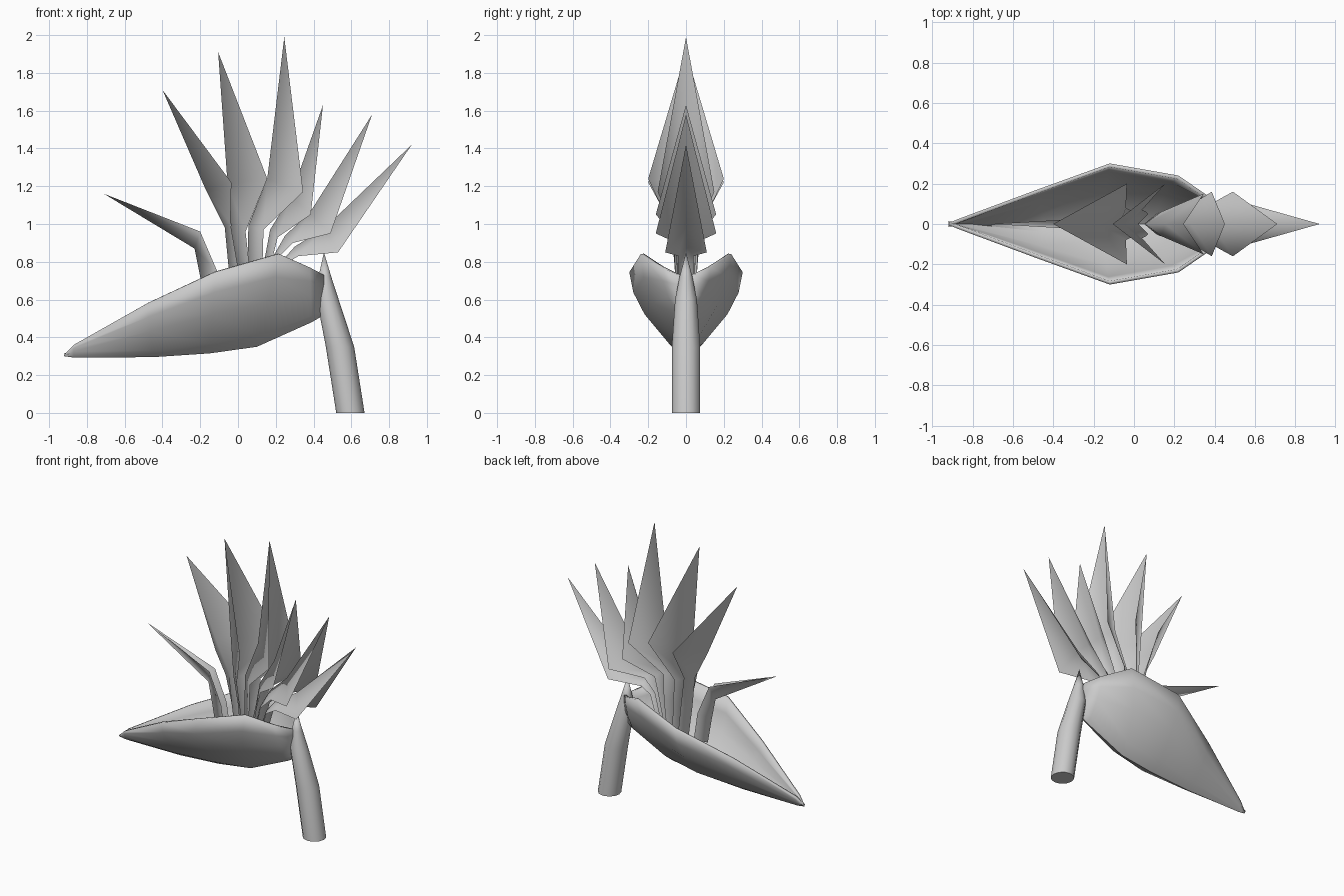
import bpy, bmesh
from math import sin, cos, pi
from mathutils import Vector

if "Cube" in bpy.data.objects:
    bpy.data.objects.remove(bpy.data.objects["Cube"])


def loft(name, rows, closed=False, caps=False, angle=40):
    """Skin a list of equal-length point rows into one mesh object."""
    bm = bmesh.new()
    grid = [[bm.verts.new(p) for p in row] for row in rows]
    n = len(rows[0])
    for a, b in zip(grid, grid[1:]):
        for i in range(n if closed else n - 1):
            j = (i + 1) % n
            bm.faces.new((a[i], a[j], b[j], b[i]))
    if caps:
        bm.faces.new(grid[0])
    bmesh.ops.remove_doubles(bm, verts=bm.verts, dist=0.0005)
    bmesh.ops.recalc_face_normals(bm, faces=bm.faces)
    me = bpy.data.meshes.new(name)
    bm.to_mesh(me)
    bm.free()
    ob = bpy.data.objects.new(name, me)
    bpy.context.collection.objects.link(ob)
    bpy.ops.object.select_all(action='DESELECT')
    ob.select_set(True)
    bpy.context.view_layer.objects.active = ob
    bpy.ops.object.shade_smooth_by_angle(angle=angle * pi / 180)
    return ob


# Stem: tapered tube ending in a pointed spike (x, z, radius)
stem = [(0.595, 0, .075), (0.54, 0.35, .075), (0.475, 0.60, .058),
        (0.46, 0.72, .034), (0.455, 0.85, 0)]
loft("stem", [[(x + r * cos(k * pi / 6), r * sin(k * pi / 6), z) for k in range(12)]
              for x, z, r in stem], closed=True, caps=True)

# Boat-shaped bract: keel x, keel z, rim x, rim z, rim half-width
stations = [(-0.92, .30, -0.92, .31, .004), (-0.87, .293, -0.87, .36, .025),
            (-0.45, .295, -0.48, .58, .17), (-0.15, .315, -0.12, .745, .30),
            (0.10, .35, 0.22, .84, .24), (0.39, .48, 0.38, .77, .13),
            (0.46, .52, 0.455, .73, .04)]
half = [(.3, .12), (.73, .48), (.93, .75), (1, 1)]
profile = [(-w, h) for w, h in reversed(half)] + [(0, 0)] + half
bract = loft("bract", [[(kx + (rx - kx) * h, w * hw, kz + (rz - kz) * h)
                        for w, h in profile] for kx, kz, rx, rz, hw in stations])
# make the thin wall grow inward
for p in bract.data.polygons:
    if p.normal.z > 0.3:
        bract.data.flip_normals()
        break
wall = bract.modifiers.new("wall", 'SOLIDIFY')
wall.thickness = 0.018
wall.offset = -1


def petal(name, fold, edge, tip):
    """Folded petal: fold line (x, z), side edges (x, z, half-width), pointed tip."""
    rows = [[(ex, -w, ez), (fx, 0, fz), (ex, w, ez)]
            for (fx, fz), (ex, ez, w) in zip(fold, edge)]
    rows.append([(tip[0], 0, tip[1])] * 3)
    # the tip row is welded, so build it as triangles
    bm = bmesh.new()
    g = [[bm.verts.new(p) for p in r] for r in rows[:-1]]
    t = bm.verts.new(rows[-1][0])
    for a, b in zip(g, g[1:]):
        for i in (0, 1):
            bm.faces.new((a[i], a[i + 1], b[i + 1], b[i]))
    for i in (0, 1):
        bm.faces.new((g[-1][i], g[-1][i + 1], t))
    me = bpy.data.meshes.new(name)
    bm.to_mesh(me)
    bm.free()
    me.shade_smooth()
    bpy.context.collection.objects.link(bpy.data.objects.new(name, me))


# Fan of petals, from the low front one round to the stem side
fan = [
    ([(-.17, .55), (-.20, .72), (-.23, .87)],
     [(-.08, .55, .03), (-.11, .75, .03), (-.20, .96, .03)], (-.71, 1.16)),
    ([(-.02, .55), (-.05, .77), (-.07, .98)],
     [(.03, .55, .05), (.0, .77, .06), (-.04, 1.0, .08), (-.035, 1.22, .20)], (-.40, 1.71)),
    ([(.02, .55), (.0, .77), (-.035, .96)],
     [(.07, .55, .05), (.06, .78, .06), (.04, .96, .07), (.155, 1.24, .20)], (-.105, 1.91)),
    ([(.05, .55), (.05, .78), (.055, .99)],
     [(.11, .55, .05), (.13, .79, .06), (.135, .97, .06), (.345, 1.17, .15)], (.245, 1.99)),
    ([(.08, .55), (.14, .81), (.17, .97)],
     [(.13, .55, .04), (.18, .81, .05), (.21, .93, .05), (.385, 1.05, .16)], (.45, 1.63)),
    ([(.11, .55), (.17, .80), (.25, .94)],
     [(.15, .55, .04), (.21, .82, .05), (.29, .90, .05), (.49, .95, .16)], (.71, 1.58)),
    ([(.14, .55), (.22, .79), (.30, .88)],
     [(.18, .55, .04), (.25, .79, .04), (.32, .83, .04), (.53, .85, .11)], (.92, 1.42)),
]
# fold-line point beside the widest part of each petal
mids = [None, (-.17, 1.18), (-.055, 1.21), (.155, 1.24), (.28, 1.15), (.38, 1.06), (.46, .98)]
for i, ((fold, edge, tip), mid) in enumerate(zip(fan, mids)):
    petal(f"petal_{i + 1}", fold + ([mid] if mid else []), edge, tip)
